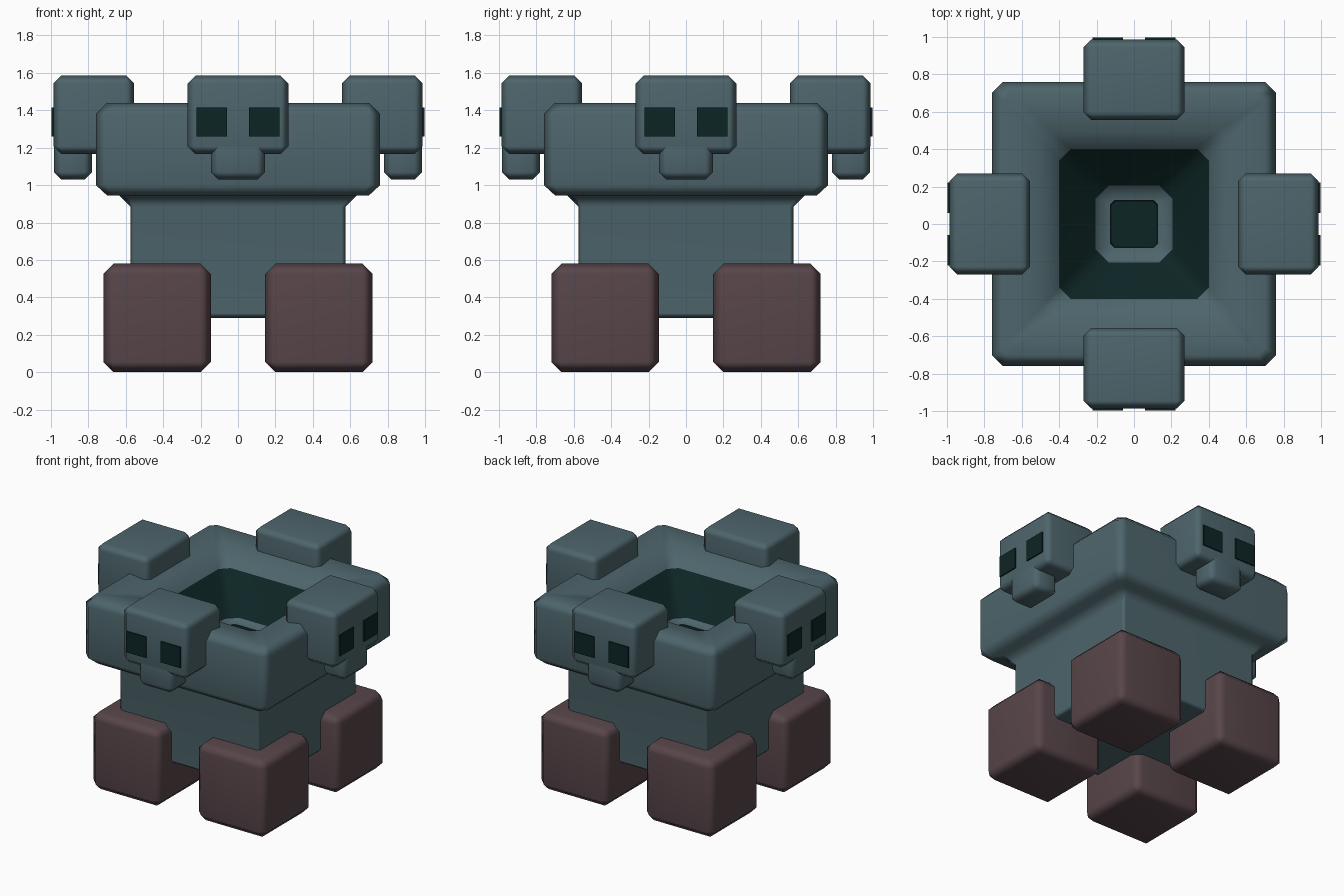
import bpy, bmesh, math
from mathutils import Matrix

if "Cube" in bpy.data.objects:
    bpy.data.objects.remove(bpy.data.objects["Cube"])


def material(name, rgb):
    m = bpy.data.materials.new(name)
    m.diffuse_color = (*rgb, 1)
    m.use_nodes = True
    m.node_tree.nodes["Principled BSDF"].inputs["Base Color"].default_value = m.diffuse_color
    return m


TEAL = material("slate teal", (0.075, 0.131, 0.149))
DARK = material("deep green black", (0.004, 0.018, 0.018))
PLUM = material("dull plum", (0.097, 0.060, 0.068))


def finish(name, bm, mats, smooth=True):
    bmesh.ops.recalc_face_normals(bm, faces=bm.faces)
    me = bpy.data.meshes.new(name)
    bm.to_mesh(me)
    bm.free()
    for m in mats:
        me.materials.append(m)
    ob = bpy.data.objects.new(name, me)
    bpy.context.collection.objects.link(ob)
    if smooth:
        bpy.ops.object.select_all(action='DESELECT')
        bpy.context.view_layer.objects.active = ob
        ob.select_set(True)
        bpy.ops.object.shade_smooth_by_angle(angle=math.radians(58))
        wn = ob.modifiers.new("soft chamfers", 'WEIGHTED_NORMAL')
        wn.keep_sharp = True
    return ob


def box(name, lo, hi, mat, chamfer=0.0, turn=0.0):
    """Chamfered box between two corners, turned about the z axis."""
    bm = bmesh.new()
    bmesh.ops.create_cube(bm, size=1)
    for v in bm.verts:
        v.co = [l + (c + 0.5) * (h - l) for l, h, c in zip(lo, hi, v.co)]
    if chamfer:
        bmesh.ops.bevel(bm, geom=list(bm.edges), offset=chamfer, segments=1,
                        profile=0.5, affect='EDGES')
    bm.transform(Matrix.Rotation(turn, 4, 'Z'))
    return finish(name, bm, [mat], smooth=chamfer > 0)


# Body: stacked square rings with cut corners (half width, height, corner cut),
# running up the outside, over the rim and down into the basin
RINGS = [(0.55, 0.29, 0.02), (0.575, 0.315, 0.02), (0.575, 0.885, 0.02),
         (0.635, 0.945, 0.04), (0.70, 0.945, 0.04), (0.76, 1.00, 0.06),
         (0.76, 1.38, 0.06), (0.70, 1.44, 0.04), (0.50, 1.41, 0.05),
         (0.40, 1.32, 0.06),
         (0.205, 1.08, 0.07), (0.125, 1.07, 0.02), (0.12, 0.85, 0.02)]
bm = bmesh.new()
loops = []
for h, z, c in RINGS:
    k = h - c
    pts = [(h, -k), (h, k), (k, h), (-k, h), (-h, k), (-h, -k), (-k, -h), (k, -h)]
    loops.append([bm.verts.new((x, y, z)) for x, y in pts])
for j, (a, b) in enumerate(zip(loops, loops[1:])):
    for i in range(8):
        f = bm.faces.new((a[i], a[(i + 1) % 8], b[(i + 1) % 8], b[i]))
        f.material_index = 1 if j in (9, 11) else 0   # basin wall and drain are dark
bm.faces.new(loops[0])
bm.faces.new(loops[-1]).material_index = 1
finish("basin_body", bm, [TEAL, DARK])

# Feet at the four corners
for sx in (-1, 1):
    for sy in (-1, 1):
        xs = sorted((sx * 0.145, sx * 0.72))
        ys = sorted((sy * 0.145, sy * 0.72))
        box("foot", (xs[0], ys[0], 0), (xs[1], ys[1], 0.58), PLUM, 0.055)

# Four skull heads, one in the middle of each side
for i in range(4):
    t = i * math.pi / 2
    box("head", (-0.27, -0.987, 1.165), (0.27, -0.555, 1.585), TEAL, 0.042, t)
    box("jaw", (-0.145, -0.985, 1.03), (0.145, -0.78, 1.30), TEAL, 0.04, t)
    for s in (-1, 1):
        xs = sorted((s * 0.06, s * 0.222))
        box("eye", (xs[0], -0.996, 1.26), (xs[1], -0.9865, 1.415), DARK, 0, t)
